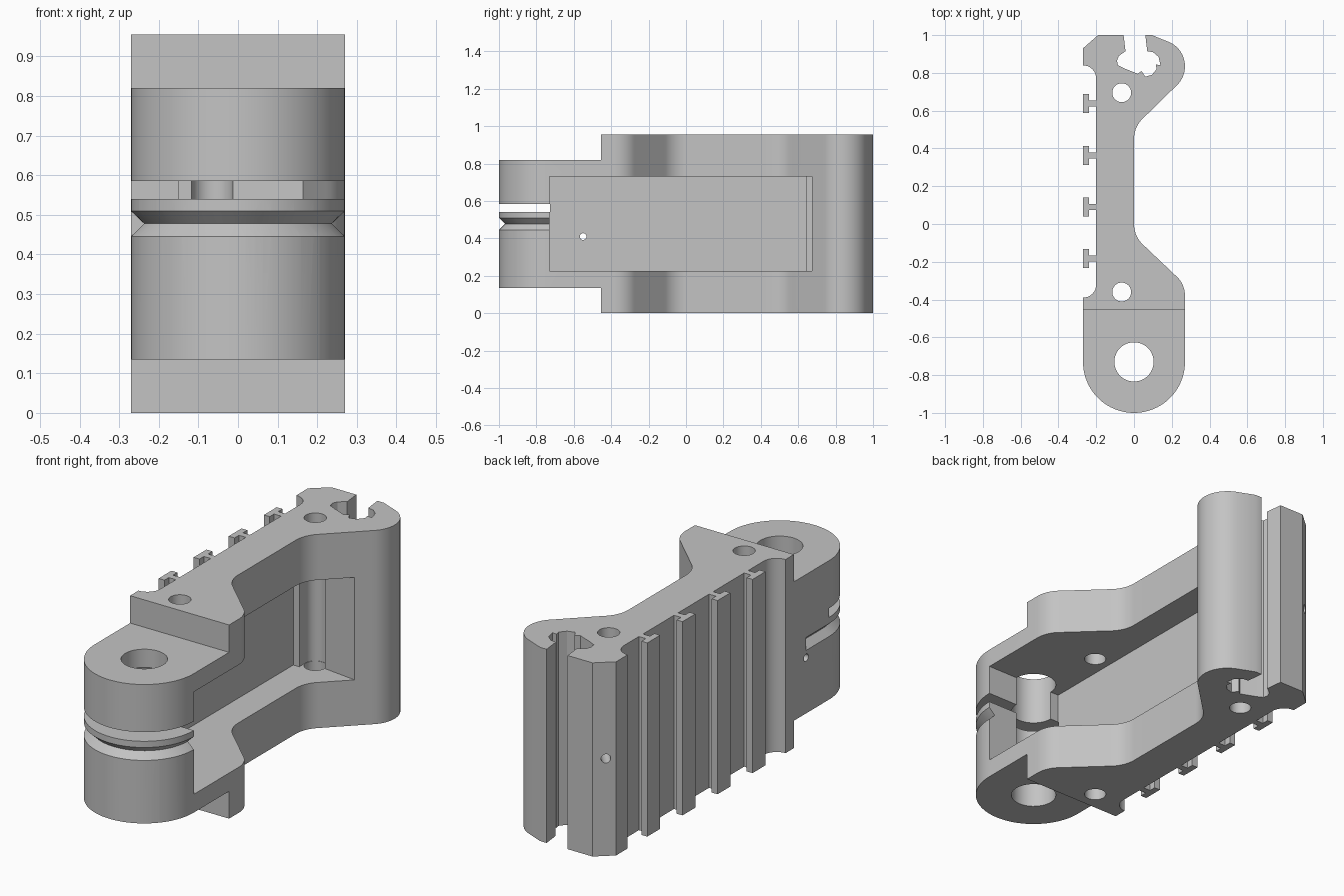
import bpy, bmesh
from math import cos, sin, radians, pi
from mathutils import Matrix, Vector

if "Cube" in bpy.data.objects:
    bpy.data.objects.remove(bpy.data.objects["Cube"])

grey = bpy.data.materials.new("plain grey")
grey.use_nodes = True
grey.diffuse_color = (0.55, 0.55, 0.55, 1)
grey.node_tree.nodes["Principled BSDF"].inputs["Base Color"].default_value = grey.diffuse_color

HUB_Y, HUB_R, HEIGHT = -0.73, 0.27, 0.955


def arc(cx, cy, r, start, end, steps=10):
    angles = [radians(start + (end - start) * i / steps) for i in range(steps + 1)]
    return [(cx + r * cos(a), cy + r * sin(a)) for a in angles]


def circle(cx, cy, r, sides=40):
    return arc(cx, cy, r, 0, 360, sides)[:-1]


def rect(x0, x1, y0, y1):
    return [(x0, y0), (x1, y0), (x1, y1), (x0, y1)]


def loft(name, rings):
    """Solid through a list of closed rings of equal size."""
    bm = bmesh.new()
    rows = [[bm.verts.new(p) for p in ring] for ring in rings]
    n = len(rows[0])
    for a, b in zip(rows, rows[1:]):
        for i in range(n):
            j = (i + 1) % n
            bm.faces.new((a[i], a[j], b[j], b[i]))
    bm.faces.new(rows[0][::-1])
    bm.faces.new(rows[-1])
    bmesh.ops.recalc_face_normals(bm, faces=bm.faces)
    mesh = bpy.data.meshes.new(name)
    bm.to_mesh(mesh)
    bm.free()
    mesh.materials.append(grey)
    obj = bpy.data.objects.new(name, mesh)
    bpy.context.collection.objects.link(obj)
    return obj


def prism(name, outline, z0, z1, matrix=Matrix()):
    return loft(name, [[matrix @ Vector((x, y, z)) for x, y in outline] for z in (z0, z1)])


def activate(obj):
    bpy.ops.object.select_all(action='DESELECT')
    obj.select_set(True)
    bpy.context.view_layer.objects.active = obj


def cut(target, cutter):
    cutter.hide_render = True
    mod = target.modifiers.new(cutter.name, 'BOOLEAN')
    mod.operation, mod.solver, mod.object = 'DIFFERENCE', 'EXACT', cutter
    activate(target)
    bpy.ops.object.modifier_apply(modifier=mod.name)
    bpy.data.objects.remove(cutter)


# Arm outline, counter-clockwise from the round hub
outline = arc(0, HUB_Y, HUB_R, 180, 360, 40)
outline += arc(0.13, -0.38, 0.14, 0, 50)
outline += arc(0.15, 0.0, 0.15, 230, 180)
outline += arc(0.15, 0.45, 0.15, 180, 130)
outline += arc(0.13, 0.835, 0.14, -50, 70, 16)
outline += [(0.095, 1), (0.06, 1)]
# Keyed clamp opening at the back
outline += [(0.07, 0.915), (0.1, 0.91), (0.13, 0.885), (0.14, 0.84), (0.115, 0.845),
            (0.12, 0.82), (0.095, 0.79), (0.06, 0.78), (0.04, 0.81), (0.02, 0.795),
            (-0.055, 0.825), (-0.085, 0.84), (-0.09, 0.865), (-0.08, 0.89),
            (-0.045, 0.915), (-0.055, 1)]
# Rail side
outline += [(-0.19, 1), (-0.27, 0.93)]
outline += arc(-0.27, 0.77, 0.07, 90, 0, 8)
outline += arc(-0.27, -0.32, 0.07, 0, -90, 8)
arm = prism("arm_body", outline, 0, HEIGHT)

# Hub is lower than the arm at top and bottom
step = rect(-0.5, 0.5, -1.2, -0.455)
cut(arm, prism("lower_step", step, -0.1, 0.135))
cut(arm, prism("upper_step", step, 0.82, 1.1))

# Deep side pocket with a rounded channel at its end
pocket = [(-0.15, HUB_Y), (0.4, HUB_Y), (0.4, 0.645)]
pocket += arc(-0.065, 0.695, 0.052, 0, 180, 16)
pocket += [(-0.117, 0.645), (-0.15, 0.645)]
cut(arm, prism("pocket", pocket, 0.225, 0.73))

# Upright holes
for name, x, y, r in (("hub_bore", 0, HUB_Y, 0.104),
                      ("front_hole", -0.065, -0.36, 0.05),
                      ("back_hole", -0.065, 0.695, 0.05)):
    cut(arm, prism(name, circle(x, y, r), -0.1, 1.1))

# Straight slot through the hub
cut(arm, prism("hub_slot", rect(-0.5, 0.5, -1.2, HUB_Y + 0.002), 0.54, 0.585))

# V groove running round the hub
rings = []
path = [(-1, 0, 0.18)] + [(x, y, 0) for x, y in arc(0, 0, 1, 180, 360, 40)] + [(1, 0, 0.18)]
for nx, ny, shift in path:
    rings.append([(nx * r, HUB_Y + shift + ny * r, z)
                  for r, z in ((HUB_R + 0.01, 0.436), (HUB_R - 0.033, 0.478), (HUB_R + 0.01, 0.519))])
cut(arm, loft("hub_groove", rings))

# Small pin holes in the rail side and in the back chamfer
side = Matrix.Translation((-0.27, -0.55, 0.41)) @ Matrix.Rotation(pi / 2, 4, 'Y')
cut(arm, prism("side_pin_hole", circle(0, 0, 0.018, 20), -0.1, 0.2, side))
chamfer = Vector((0.07, -0.08, 0)).to_track_quat('Z', 'Y').to_matrix().to_4x4()
back = Matrix.Translation((-0.235, 0.96, 0.48)) @ chamfer
cut(arm, prism("back_pin_hole", circle(0, 0, 0.022, 20), -0.1, 0.13, back))

activate(arm)
bpy.ops.object.shade_smooth_by_angle(angle=radians(25))

# T-shaped rails along the side
for i, y in enumerate((0.637, 0.363, 0.09, -0.183)):
    half = [(-0.195, 0.016), (-0.238, 0.016), (-0.238, 0.05), (-0.27, 0.05)]
    tee = [(x, y + d) for x, d in half] + [(x, y - d) for x, d in reversed(half)]
    prism(f"side_rail_{i + 1}", tee, 0, HEIGHT)
